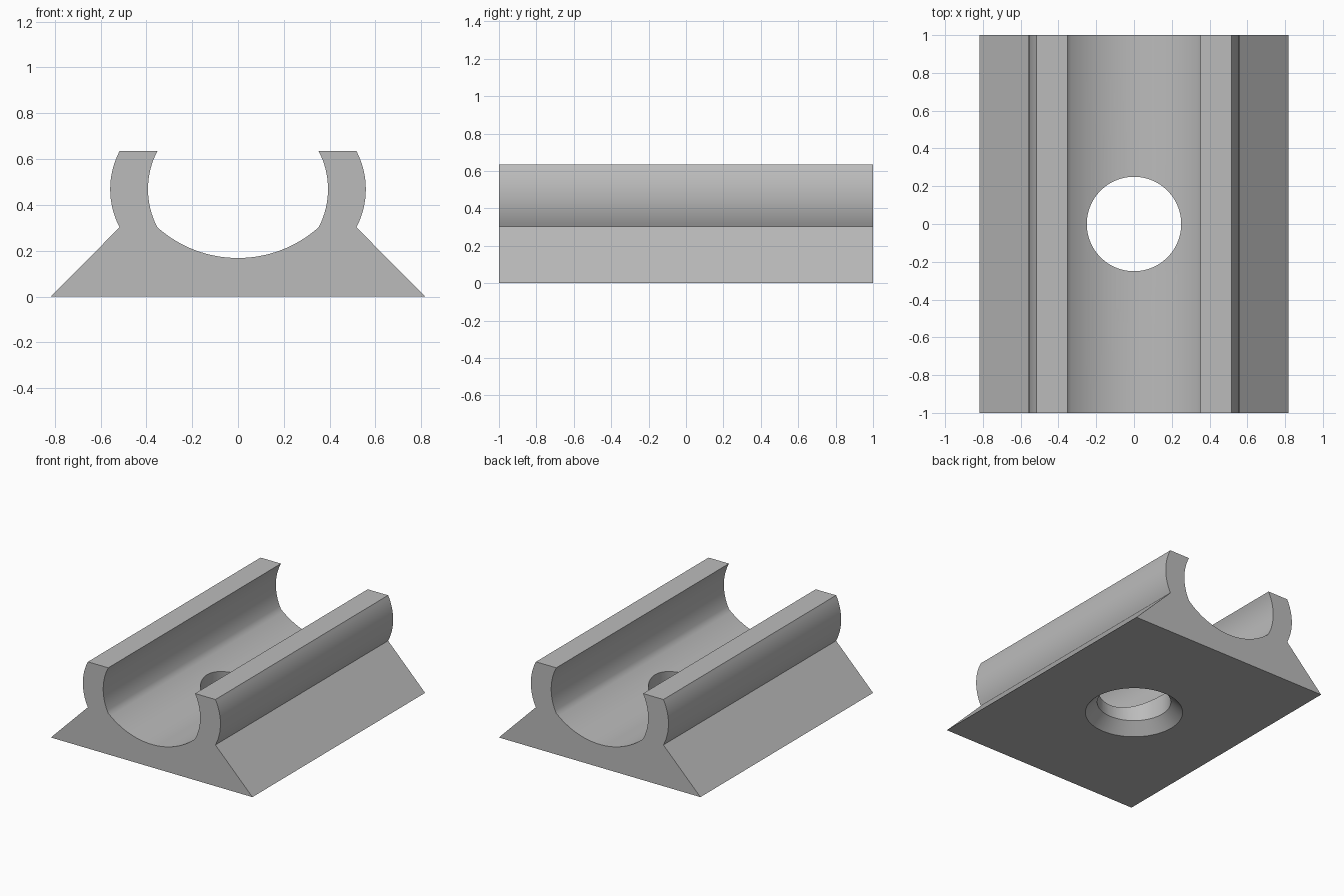
import bpy, bmesh, math
from mathutils import Vector

if "Cube" in bpy.data.objects:
    bpy.data.objects.remove(bpy.data.objects["Cube"])

grey = bpy.data.materials.new("plain grey")
grey.use_nodes = True
colour = (0.5, 0.5, 0.5, 1)
grey.diffuse_color = colour
grey.node_tree.nodes["Principled BSDF"].inputs["Base Color"].default_value = colour


def make_object(name, bm):
    bmesh.ops.recalc_face_normals(bm, faces=bm.faces[:])
    mesh = bpy.data.meshes.new(name)
    bm.to_mesh(mesh)
    bm.free()
    mesh.materials.append(grey)
    obj = bpy.data.objects.new(name, mesh)
    bpy.context.collection.objects.link(obj)
    return obj


def arc(start, end, sagitta, steps):
    """Points from start to end, bulging by sagitta to the right of travel."""
    a, b = Vector(start), Vector(end)
    along = (b - a).normalized()
    right = Vector((along.y, -along.x))
    half = (b - a).length / 2
    radius = (half ** 2 + sagitta ** 2) / (2 * sagitta)
    centre = (a + b) / 2 + right * (sagitta - radius)
    sweep = math.asin(half / radius)
    angles = [sweep * (2 * i / steps - 1) for i in range(steps + 1)]
    return [centre + radius * (along * math.sin(t) + right * math.cos(t)) for t in angles]


# Cradle: right-hand outline mirrored across the trough, extruded along y
TOP, NECK, FLOOR = 0.635, 0.302, 0.168
INNER, OUTER, FOOT, BULGE = 0.352, 0.517, 0.817, 0.041
outer = arc((OUTER, NECK), (OUTER, TOP), BULGE, 16)
inner = arc((INNER, NECK), (INNER, TOP), BULGE, 16)[::-1]
trough = arc((-INNER, NECK), (INNER, NECK), NECK - FLOOR, 32)[::-1]
half_side = [Vector((FOOT, 0))] + outer + inner
mirrored = [Vector((-p.x, p.y)) for p in reversed(half_side)]
outline = half_side + trough[1:-1] + mirrored

bm = bmesh.new()
face = bm.faces.new([bm.verts.new((p.x, -1, p.y)) for p in outline])
extruded = bmesh.ops.extrude_face_region(bm, geom=[face])["geom"]
bmesh.ops.translate(bm, vec=(0, 2, 0),
                    verts=[g for g in extruded if isinstance(g, bmesh.types.BMVert)])
cradle = make_object("cradle", bm)

# Countersunk screw hole: revolved cutter, wide end underneath
bm = bmesh.new()
rings = []
for radius, z in [(0.35, -0.02), (0.25, 0.08), (0.25, 0.5)]:
    rings.append([bm.verts.new((radius * math.cos(t), radius * math.sin(t), z))
                  for t in (math.tau * i / 64 for i in range(64))])
for low, high in zip(rings, rings[1:]):
    for i in range(64):
        j = (i + 1) % 64
        bm.faces.new((low[i], low[j], high[j], high[i]))
bm.faces.new(rings[0])
bm.faces.new(rings[-1])
cutter = make_object("hole_cutter", bm)
cutter.hide_render = True

# Cut the hole, then smooth the curved walls
bpy.ops.object.select_all(action='DESELECT')
bpy.context.view_layer.objects.active = cradle
cradle.select_set(True)
cut = cradle.modifiers.new("screw_hole", 'BOOLEAN')
cut.operation = 'DIFFERENCE'
cut.solver = 'EXACT'
cut.object = cutter
bpy.ops.object.modifier_apply(modifier=cut.name)
bpy.data.objects.remove(cutter)
bpy.ops.object.shade_smooth_by_angle(angle=math.radians(30))
